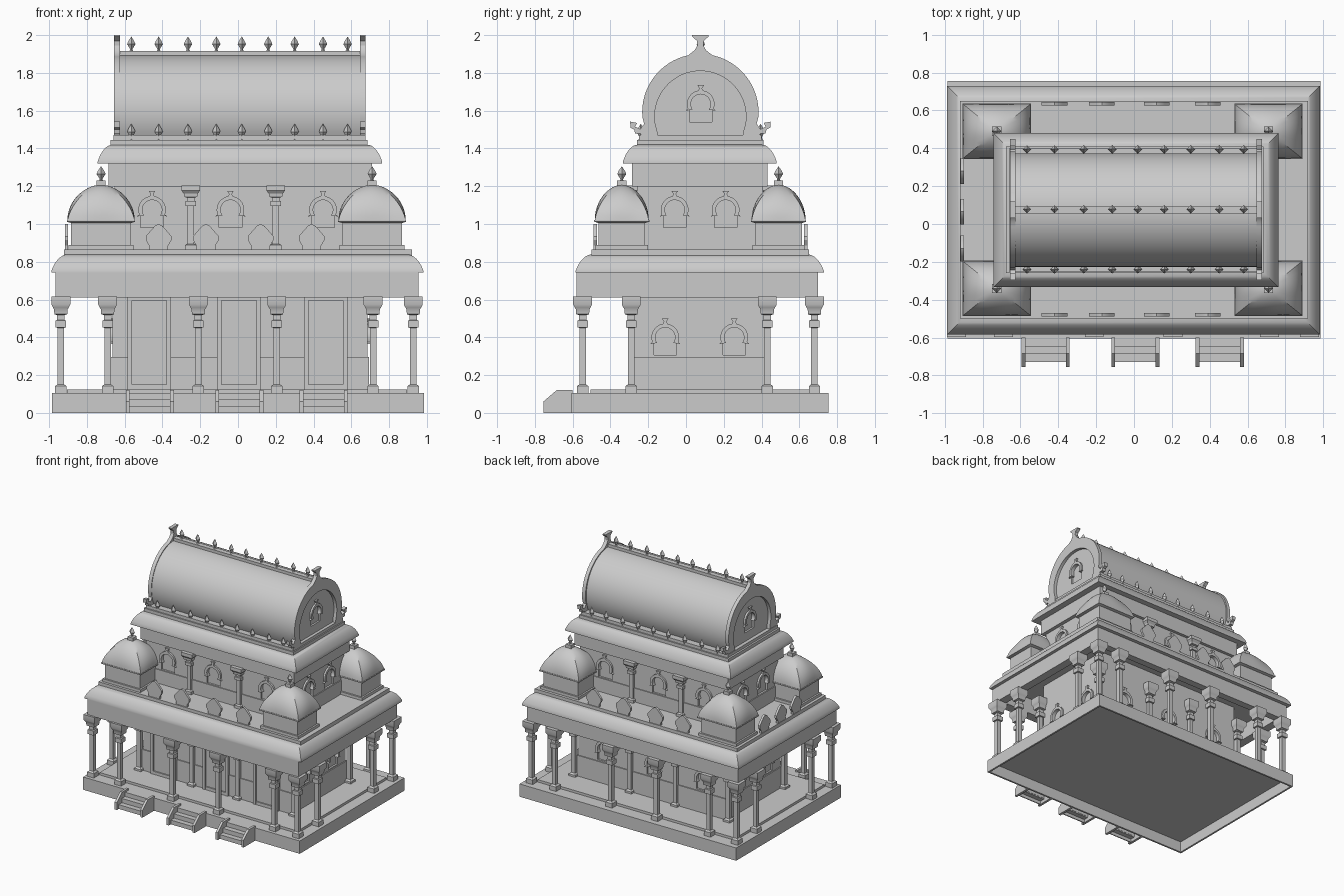
import bpy
import bmesh
from math import sin, cos, pi, radians
from mathutils import Matrix, Vector

if "Cube" in bpy.data.objects:
    bpy.data.objects.remove(bpy.data.objects["Cube"])

YC = 0.073                      # building centre line in y
RIGHT, BACK, LEFT = pi / 2, pi, -pi / 2
SQUARE = ((-1, -1), (1, -1), (1, 1), (-1, 1))
DIAMOND = ((0, -1), (1, 0), (0, 1), (-1, 0))


def mesh_obj(name, verts, faces):
    me = bpy.data.meshes.new(name)
    me.from_pydata(verts, [], faces)
    ob = bpy.data.objects.new(name, me)
    bpy.context.collection.objects.link(ob)
    return ob


def skin(name, rings):
    """Closed skin over rings of equally many points."""
    n, v = len(rings[0]), [p for r in rings for p in r]
    f = [(i * n + k, i * n + (k + 1) % n, (i + 1) * n + (k + 1) % n, (i + 1) * n + k)
         for i in range(len(rings) - 1) for k in range(n)]
    return mesh_obj(name, v, f + [tuple(range(n)), tuple(range(len(v) - n, len(v)))])


def loft(name, cx, cy, rings, shape=SQUARE):
    """Stack of (half x, half y, z) sections."""
    return skin(name, [[(cx + sx * hx, cy + sy * hy, z) for sx, sy in shape] for hx, hy, z in rings])


def box(name, x0, x1, y0, y1, z0, z1):
    hx, hy = (x1 - x0) / 2, (y1 - y0) / 2
    return loft(name, (x0 + x1) / 2, (y0 + y1) / 2, [(hx, hy, z0), (hx, hy, z1)])


def prism(name, pts, pos, rot, d):
    """Outline in (u, z) facing -y, turned by rot about z, thickness d."""
    m = Matrix.Translation(pos) @ Matrix.Rotation(rot, 4, 'Z')
    ob = skin(name, [[m @ Vector((u, y, z)) for u, z in pts] for y in (-d / 2, d / 2)])
    fix_normals(ob)
    return ob


def fix_normals(ob):
    bm = bmesh.new()
    bm.from_mesh(ob.data)
    bmesh.ops.recalc_face_normals(bm, faces=bm.faces)
    bm.to_mesh(ob.data)
    bm.free()


def mirrored(half):
    """Right half from bottom to top -> full outline."""
    return half + [(-u, z) for u, z in reversed(half) if u > 1e-6]


def arc(r, cz, a0, a1, n):
    return [(r * cos(radians(a0 + (a1 - a0) * i / n)), cz + r * sin(radians(a0 + (a1 - a0) * i / n)))
            for i in range(n + 1)]


def window(wall, x, y, z, rot):
    niche = mirrored([(0.06, 0.001)] + arc(0.06, 0.095, 0, 90, 8))
    cutter = prism("niche_cutter", niche, (x, y, z), rot, 0.03)
    fix_normals(wall)
    mod = wall.modifiers.new("niche", 'BOOLEAN')
    mod.operation, mod.object, mod.solver = 'DIFFERENCE', cutter, 'EXACT'
    bpy.context.view_layer.objects.active = wall
    bpy.ops.object.modifier_apply(modifier=mod.name)
    bpy.data.objects.remove(cutter)
    outer = mirrored([(0.08, 0.06)] + arc(0.073, 0.095, -20, 80, 10) + [(0.007, 0.178), (0.018, 0.196)])
    prism("window_arch", outer + list(reversed(mirrored(arc(0.052, 0.095, -35, 90, 12)))), (x, y, z), rot, 0.03)


def column(name, x, y, z0, h):
    prof = [(.03, 0), (.03, .08), (.024, .09), (.017, .1), (.017, .68), (.028, .685), (.028, .755),
            (.019, .76), (.019, .81), (.034, .82), (.036, .87), (.042, .89), (.05, .92), (.05, 1)]
    loft(name, x, y, [(r, r, z0 + t * h) for r, t in prof])


def finial(name, x, y, z, h, r=0.022):
    prof = [(.6, 0), (.3, .12), (.35, .2), (1, .5), (.7, .7), (.02, 1)]
    loft(name, x, y, [(r * a, r * a, z + h * t) for a, t in prof], DIAMOND)


def cornice(name, cx, hx, hy, z0, z1, run):
    rings, a0 = [(hx - 0.02, hy - 0.02, z0), (hx, hy, z0)], 0.55
    for i in range(9):
        a = a0 + (pi / 2 - a0) * i / 8
        o = run * (1 - cos(a) / cos(a0))
        rings.append((hx - o, hy - o, z0 + 0.01 + (z1 - z0 - 0.01) * (sin(a) - sin(a0)) / (1 - sin(a0))))
    loft(name, cx, YC, rings)


def dome(name, x, y, hx, hy, z, h):
    """Square at the foot, turning round towards the top."""
    rings = []
    for i in range(13):
        a = min(i / 12 * pi / 2, pi / 2 - 0.05)
        ring = []
        for k in range(32):
            c, s = cos(pi / 4 + k * pi / 16), sin(pi / 4 + k * pi / 16)
            q = 1 / max(abs(c), abs(s))
            q += (1 - q) * min(1, 1.2 * i / 12)
            r = q * cos(a) ** 1.1
            ring.append((x + hx * r * c, y + hy * r * s, z + h * sin(a)))
        rings.append(ring)
    skin(name, rings)


# Hollow plinth and porch floor
loft("plinth", 0, 0.075, [(0.97, 0.665, 0.09), (0.97, 0.665, 0), (0.985, 0.68, 0), (0.985, 0.68, 0.105)])
box("porch_floor", -0.905, 0.895, -0.505, 0.65, 0.095, 0.125)

# Three stairs: treads, risers and sloped cheeks
for cx in (-0.467, 0.007, 0.453):
    for i in range(3):
        y, z = -0.73 + 0.042 * i, 0.035 * (i + 1)
        box("tread", cx - 0.11, cx + 0.11, y, y + 0.048, z - 0.008, z)
        box("riser", cx - 0.11, cx + 0.11, y, y + 0.008, z - 0.035, z)
    for s in (-1, 1):
        cheek = [(-0.6, 0), (-0.6, 0.12), (-0.685, 0.12), (-0.755, 0.06), (-0.755, 0)]
        prism("stair_cheek", cheek, (cx + s * 0.117, 0, 0), RIGHT, 0.02)

# Ground floor hall with dado and doors
lower = box("lower_wall", -0.665, 0.685, -0.28, 0.42, 0.1, 0.75)
box("lower_dado", -0.673, 0.693, -0.288, 0.428, 0.1, 0.295)
for cx in (-0.47, 0.005, 0.465):
    door = [(-0.115, 0.12), (-0.115, 0.615), (0.115, 0.615), (0.115, 0.12), (0.092, 0.12),
            (0.092, 0.595), (-0.092, 0.595), (-0.092, 0.12)]
    prism("door_frame", door, (cx, -0.288, 0), 0, 0.03)
    box("door_panel", cx - 0.093, cx + 0.093, -0.291, -0.27, 0.12, 0.6)
    box("door_sill", cx - 0.093, cx + 0.093, -0.301, -0.27, 0.12, 0.15)
for y in (-0.11, 0.255):
    window(lower, 0.685, y, 0.305, RIGHT)
    window(lower, -0.665, y, 0.305, LEFT)
for x in (-0.45, 0, 0.45):
    window(lower, x, 0.42, 0.305, BACK)

# Porch columns and hall pilasters
for x in (-0.938, -0.69, -0.21, 0.205, 0.715, 0.928):
    for y in (-0.547, -0.29, 0.43, 0.68):
        column("porch_column", x, y, 0.1, 0.515)

# Lower entablature: beam ring, cornice and terrace
for y0 in (-0.58, 0.64):
    box("long_beam", -0.965, 0.955, y0, y0 + 0.06 + 0.02 * (y0 < 0), 0.612, 0.745)
for x0 in (-0.965, 0.885):
    box("short_beam", x0, x0 + 0.07, -0.57, 0.69, 0.612, 0.745)
cornice("lower_cornice", -0.003, 0.985, 0.657, 0.742, 0.84, 0.09)
loft("terrace", 0, YC + 0.003, [(0.92, 0.575, 0.8), (0.92, 0.575, 0.865)])

# Parapet leaves on front, back and left
leaf = mirrored([(0.05, 0.86), (0.05, 0.885), (0.068, 0.915), (0.068, 0.935), (0.042, 0.965), (0.02, 0.99), (0, 1.0)])
for x in (-0.42, -0.17, 0.12, 0.39):
    for y in (-0.48, 0.635):
        prism("parapet_leaf", leaf, (x, y, 0), 0, 0.018)
for y in (0.28, 0.065, -0.13):
    prism("parapet_leaf_left", leaf, (-0.908, y, 0), LEFT, 0.018)

# Upper storey
upper = box("upper_wall", -0.655, 0.68, -0.26, 0.407, 0.86, 1.22)
box("upper_dado", -0.662, 0.687, -0.267, 0.414, 0.86, 0.978)
for x in (-0.455, -0.04, 0.45):
    window(upper, x, -0.26, 0.98, 0)
    window(upper, x, 0.407, 0.98, BACK)
for y in (-0.06, 0.21):
    window(upper, 0.68, y, 0.98, RIGHT)
    window(upper, -0.655, y, 0.98, LEFT)
for x in (-0.25, 0.2):
    for y in (-0.265, 0.412):
        column("upper_pilaster", x, y, 0.86, 0.345)

# Upper frieze, cornice and roof base
box("upper_frieze", -0.685, 0.71, -0.285, 0.432, 1.198, 1.325)
cornice("upper_cornice", 0.01, 0.753, 0.407, 1.32, 1.42, 0.08)
box("roof_step", -0.675, 0.685, -0.26, 0.41, 1.4, 1.445)
box("roof_base", -0.66, 0.675, -0.25, 0.4, 1.44, 1.47)

# Corner turrets with domes
for x in (-0.725, 0.71):
    for y in (-0.34, 0.49):
        loft("turret_body", x, y, [(0.172, 0.138, 0.86), (0.172, 0.138, 0.888), (0.158, 0.124, 0.888),
                                   (0.158, 0.124, 1.005), (0.18, 0.146, 1.012), (0.18, 0.146, 1.022)])
        dome("turret_dome", x, y, 0.178, 0.143, 1.02, 0.188)
        box("turret_cap", x - 0.024, x + 0.024, y - 0.024, y + 0.024, 1.19, 1.23)
        finial("turret_finial", x, y, 1.225, 0.08, 0.024)

# Barrel roof
vault = prism("barrel_roof", mirrored(arc(0.3, 1.592, -26, 90, 20)), (0.01, YC, 0), RIGHT, 1.28)
window(vault, 0.65, YC + 0.005, 1.54, RIGHT)
window(vault, -0.63, YC + 0.005, 1.54, LEFT)
box("ridge_board", -0.64, 0.66, YC - 0.02, YC + 0.02, 1.87, 1.915)

# Gable arches with horns and crest
gable = mirrored([(0.3, 1.445), (0.318, 1.478), (0.345, 1.478), (0.35, 1.5), (0.37, 1.51), (0.372, 1.542),
                  (0.335, 1.535), (0.345, 1.515), (0.318, 1.502), (0.298, 1.53)] + arc(0.308, 1.592, -5, 78, 16)
                 + [(0.03, 1.92), (0.016, 1.945), (0.018, 1.97), (0.043, 1.992), (0.043, 2.0)])
opening = mirrored([(0.225, 1.445), (0.228, 1.49)] + arc(0.242, 1.568, -8, 90, 16))
for x in (-0.641, 0.661):
    prism("gable_arch", gable + list(reversed(opening)), (x, YC + 0.003, 0), RIGHT, 0.03)

# Finials along ridge and eaves
for x in (-0.565, -0.42, -0.265, -0.115, 0.02, 0.16, 0.3, 0.45, 0.58):
    finial("ridge_finial", x, YC + 0.005, 1.912, 0.08)
    for y in (-0.24, 0.395):
        finial("eave_finial", x, y, 1.445, 0.085)

# Outward normals, smooth curves, sharp edges
for ob in bpy.data.objects:
    fix_normals(ob)
    ob.select_set(True)
bpy.ops.object.shade_smooth_by_angle(angle=radians(30))
